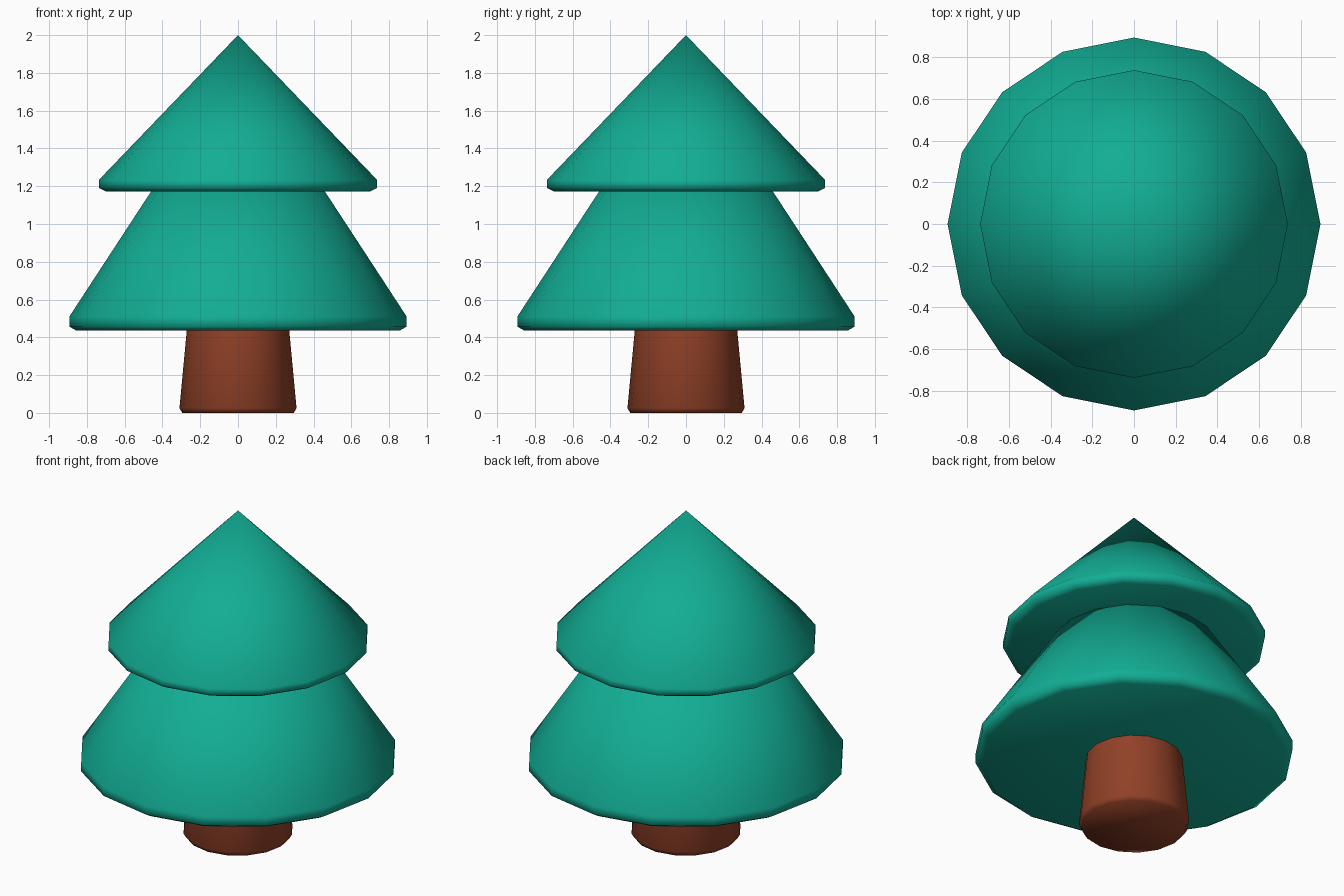
import bpy, bmesh, math

if "Cube" in bpy.data.objects:
    bpy.data.objects.remove(bpy.data.objects["Cube"])

SIDES = 16


def material(name, rgb):
    m = bpy.data.materials.new(name)
    m.diffuse_color = (*rgb, 1)
    m.use_nodes = True
    m.node_tree.nodes["Principled BSDF"].inputs["Base Color"].default_value = m.diffuse_color
    return m


def lathe(name, profile, mat):
    """Revolve (radius, height) points, bottom to top; radius 0 makes a tip."""
    bm = bmesh.new()
    rings = []
    for r, z in profile:
        if r == 0:
            rings.append([bm.verts.new((0, 0, z))] * SIDES)
        else:
            rings.append([bm.verts.new((r * math.cos(i * math.tau / SIDES),
                                        r * math.sin(i * math.tau / SIDES), z))
                          for i in range(SIDES)])
    for a, b in zip(rings, rings[1:]):
        for i in range(SIDES):
            j = (i + 1) % SIDES
            if b[i] is b[j]:
                bm.faces.new((a[i], a[j], b[i]))
            else:
                bm.faces.new((a[i], a[j], b[j], b[i]))
    bm.faces.new(rings[0][::-1])
    if profile[-1][0] > 0:
        bm.faces.new(rings[-1])
    bmesh.ops.recalc_face_normals(bm, faces=bm.faces)
    mesh = bpy.data.meshes.new(name)
    bm.to_mesh(mesh)
    bm.free()
    mesh.materials.append(mat)
    ob = bpy.data.objects.new(name, mesh)
    bpy.context.collection.objects.link(ob)
    bpy.ops.object.select_all(action='DESELECT')
    ob.select_set(True)
    bpy.context.view_layer.objects.active = ob
    bpy.ops.object.shade_smooth_by_angle(angle=math.radians(65))
    return ob


green = material("teal_green", (0.006, 0.42, 0.30))
brown = material("bark_brown", (0.28, 0.052, 0.02))

# Tapered trunk with a softened foot
lathe("trunk", [(0.295, 0), (0.31, 0.025), (0.27, 0.45)], brown)

# Lower tier of branches, flat beneath with a rounded rim
lathe("lower_branches",
      [(0.855, 0.435), (0.893, 0.457), (0.893, 0.51), (0.455, 1.18)], green)

# Upper tier, running to a point
lathe("upper_branches",
      [(0.70, 1.172), (0.737, 1.192), (0.737, 1.233), (0, 2.0)], green)
